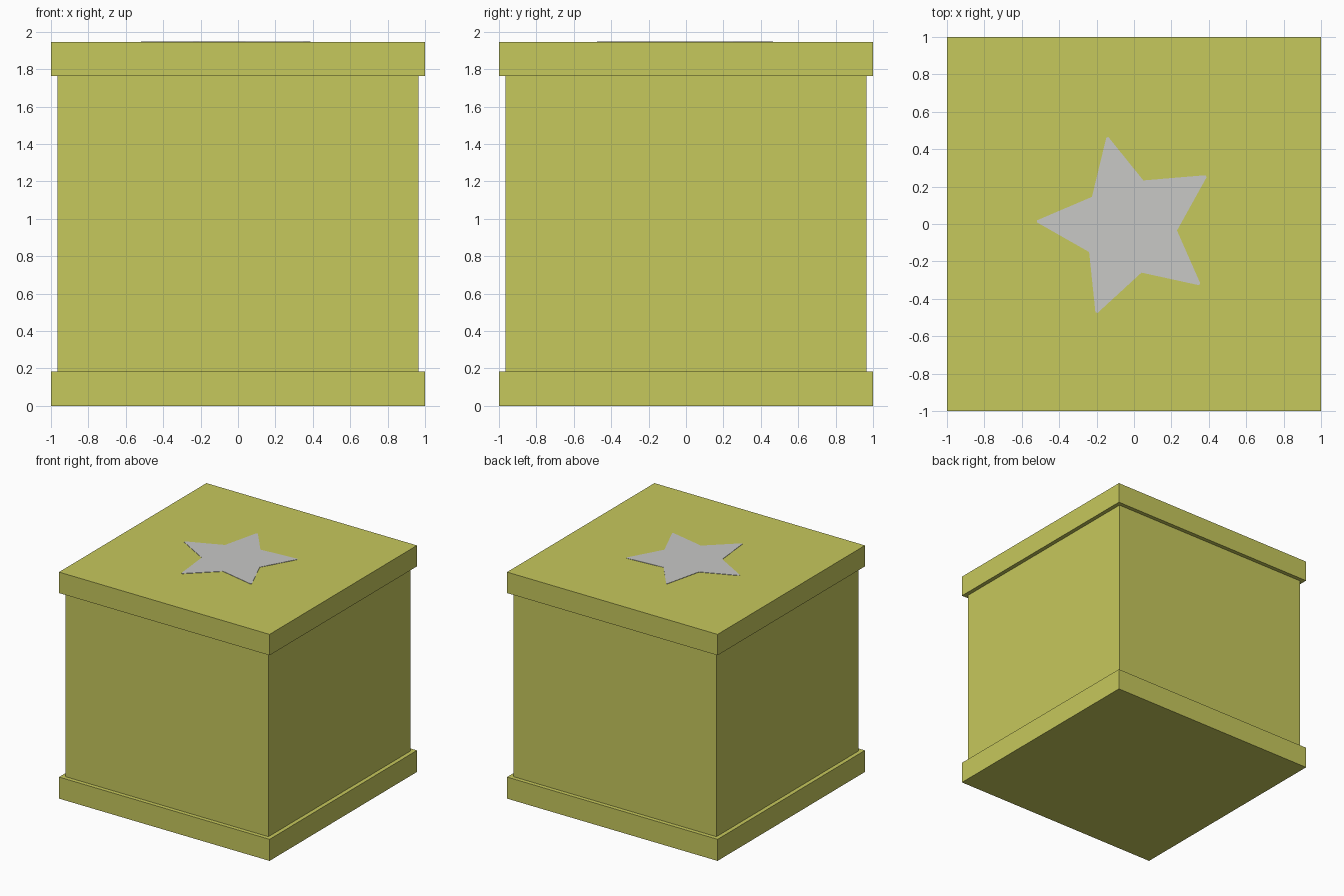
import bpy, bmesh
from mathutils import Vector

if "Cube" in bpy.data.objects:
    bpy.data.objects.remove(bpy.data.objects["Cube"])


def material(name, rgb):
    m = bpy.data.materials.new(name)
    m.diffuse_color = (*rgb, 1)
    m.use_nodes = True
    m.node_tree.nodes["Principled BSDF"].inputs["Base Color"].default_value = m.diffuse_color
    return m


yellow = material("olive_yellow", (0.565, 0.578, 0.107))
grey = material("light_grey", (0.578, 0.578, 0.565))


def add_object(name, bm, mat):
    bmesh.ops.recalc_face_normals(bm, faces=bm.faces)
    mesh = bpy.data.meshes.new(name)
    bm.to_mesh(mesh)
    bm.free()
    mesh.materials.append(mat)
    ob = bpy.data.objects.new(name, mesh)
    bpy.context.collection.objects.link(ob)
    return ob


def slab(name, half, z0, z1):
    bm = bmesh.new()
    bmesh.ops.create_cube(bm, size=1)
    bmesh.ops.scale(bm, vec=(2 * half, 2 * half, z1 - z0), verts=bm.verts)
    bmesh.ops.translate(bm, vec=(0, 0, (z0 + z1) / 2), verts=bm.verts)
    return add_object(name, bm, yellow)


# Box: base rim, slightly narrower body, overhanging lid
slab("base_rim", 1.0, 0.0, 0.185)
slab("body", 0.965, 0.185, 1.765)
slab("lid", 1.0, 1.765, 1.945)

# Hand-drawn star on the lid: uneven tips (slightly blunted) and inner corners
tips = [(-0.145, 0.475), (0.395, 0.262), (0.36, -0.33), (-0.205, -0.485), (-0.53, 0.015)]
inner = [(0.05, 0.233), (0.23, -0.035), (0.04, -0.26), (-0.24, -0.15), (-0.225, 0.145)]
outline = []
for i, tip in enumerate(tips):
    t, before, after = Vector(tip), Vector(inner[i - 1]), Vector(inner[i])
    outline += [t.lerp(before, 0.04), t.lerp(after, 0.04), after]

bm = bmesh.new()
face = bm.faces.new([bm.verts.new((p.x, p.y, 1.943)) for p in outline])
top = bmesh.ops.extrude_face_region(bm, geom=[face])["geom"]
bmesh.ops.translate(bm, vec=(0, 0, 0.005),
                    verts=[g for g in top if isinstance(g, bmesh.types.BMVert)])
add_object("lid_star", bm, grey)
